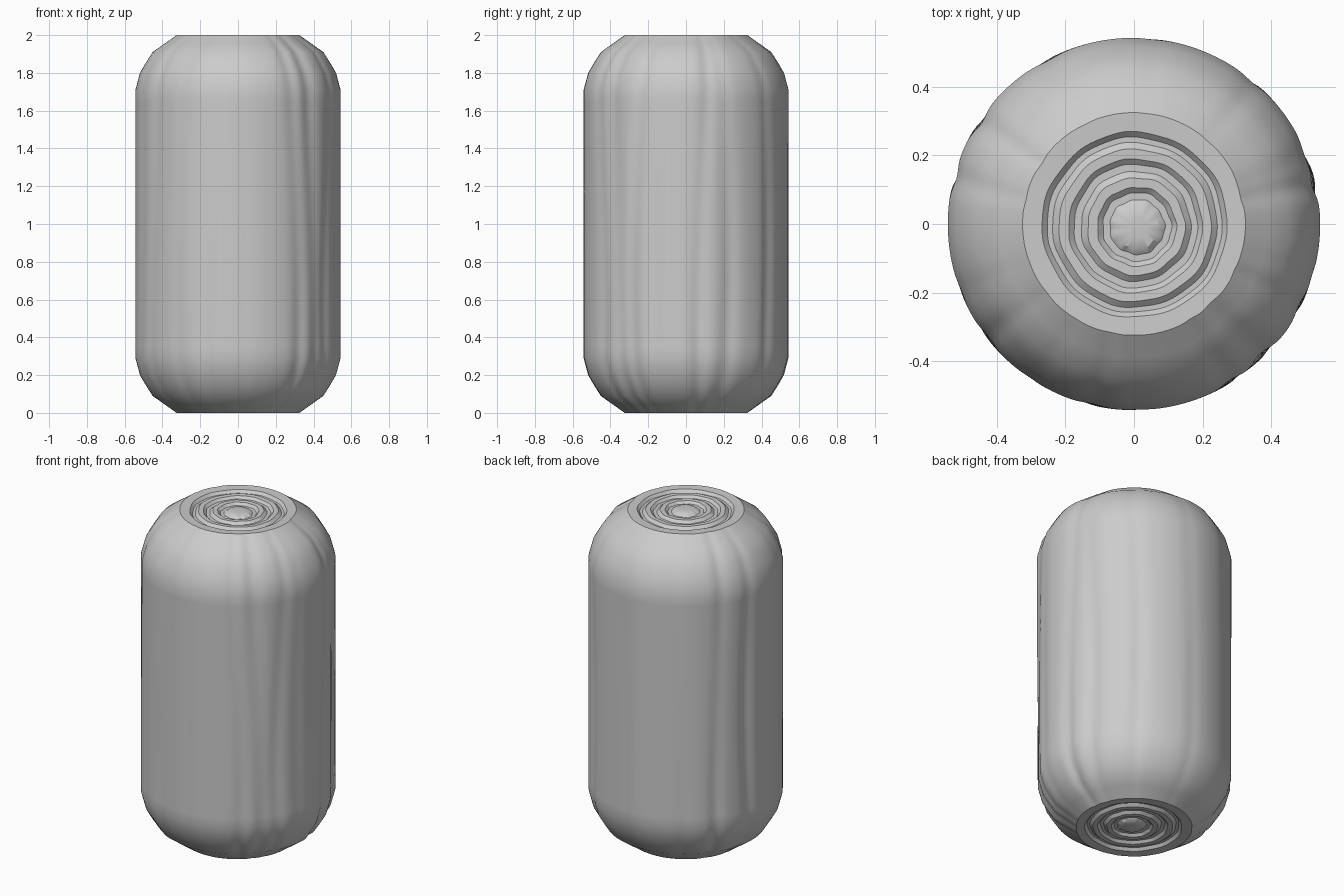
import bpy
import bmesh
import math

cube = bpy.data.objects.get("Cube")
if cube:
    bpy.data.objects.remove(cube, do_unlink=True)

SEGMENTS = 180
HEIGHT = 2.0

grey = bpy.data.materials.new("plain grey")
grey.use_nodes = True
colour = (0.6, 0.6, 0.6, 1)
grey.diffuse_color = colour
grey.node_tree.nodes["Principled BSDF"].inputs["Base Color"].default_value = colour

# Bark furrows: angle in degrees, depth, half width in degrees, sideways sway
FURROWS = [(-88, .003, 4, 2), (-56, .012, 4, 3), (-43, .016, 5, 3),
           (-28, .012, 4, 4), (-16, .005, 4, 2), (10, .016, 4, 3),
           (22, .014, 5, -3), (50, .01, 4, 3), (85, .004, 4, -2),
           (120, .006, 5, 3), (145, .015, 4, -2), (166, .016, 4, 3),
           (200, .004, 4, 2), (215, .007, 4, -3), (236, .004, 4, 2),
           (255, .007, 4, 3)]


def furrow_depth(angle, z):
    """Total depth of the wandering furrows at one point of the bark."""
    total = 0
    for centre, depth, width, sway in FURROWS:
        middle = centre + sway * math.sin(2 * z + centre)
        gap = (angle - middle + 180) % 360 - 180
        strength = 0.75 + 0.25 * math.sin(3 * z + 2 * centre)
        total += depth * strength * math.exp(-(gap / width) ** 2)
    return total


def ring(bm, radius, z, bark=0, wobble=0, shift=0):
    """One loop of the log, cut by furrows or wobbling like a growth ring."""
    verts = []
    for i in range(SEGMENTS):
        a = 2 * math.pi * i / SEGMENTS
        r = radius - bark * furrow_depth(math.degrees(a), z)
        r += wobble * (math.sin(5 * a + 20 * radius) + math.sin(11 * a + 9 * radius))
        verts.append(bm.verts.new((r * math.cos(a) + shift,
                                   r * math.sin(a) - shift, z)))
    return verts


def bridge(bm, lower, upper):
    for i in range(SEGMENTS):
        j = (i + 1) % SEGMENTS
        bm.faces.new((lower[i], lower[j], upper[j], upper[i]))


# Half of the end profile: rounded shoulder from the flat end to the side
SHOULDER = [(.325, 0, .3), (.39, .046, .7), (.452, .09, 1),
            (.487, .145, 1), (.519, .2, 1), (.543, .29, 1)]
# Growth rings: radius and depth below the end face
GROWTH = [(.27, .002), (.255, .018), (.24, .018), (.222, .003), (.195, .004),
          (.18, .018), (.16, .018), (.142, .003), (.115, .004), (.1, .018),
          (.08, .018), (.062, .004), (.03, 0)]

bm = bmesh.new()
loops = []
for r, depth in reversed(GROWTH):
    loops.append(ring(bm, r, depth, wobble=.0015, shift=.012 * (1 - r / .325)))
loops += [ring(bm, r, z, bark) for r, z, bark in SHOULDER]
# Straight side
STEPS = 24
low, high = SHOULDER[-1][1], HEIGHT - SHOULDER[-1][1]
for s in range(1, STEPS):
    loops.append(ring(bm, .543, low + (high - low) * s / STEPS, 1))
loops += [ring(bm, r, HEIGHT - z, bark) for r, z, bark in reversed(SHOULDER)]
for r, depth in GROWTH:
    loops.append(ring(bm, r, HEIGHT - depth, wobble=.0015,
                      shift=.012 * (1 - r / .325)))
for lower, upper in zip(loops, loops[1:]):
    bridge(bm, lower, upper)
bm.faces.new(list(reversed(loops[0])))
bm.faces.new(loops[-1])

mesh = bpy.data.meshes.new("log")
bm.to_mesh(mesh)
bm.free()
mesh.materials.append(grey)
log = bpy.data.objects.new("log", mesh)
bpy.context.collection.objects.link(log)
bpy.context.view_layer.objects.active = log
log.select_set(True)
bpy.ops.object.shade_smooth_by_angle(angle=math.radians(32))
